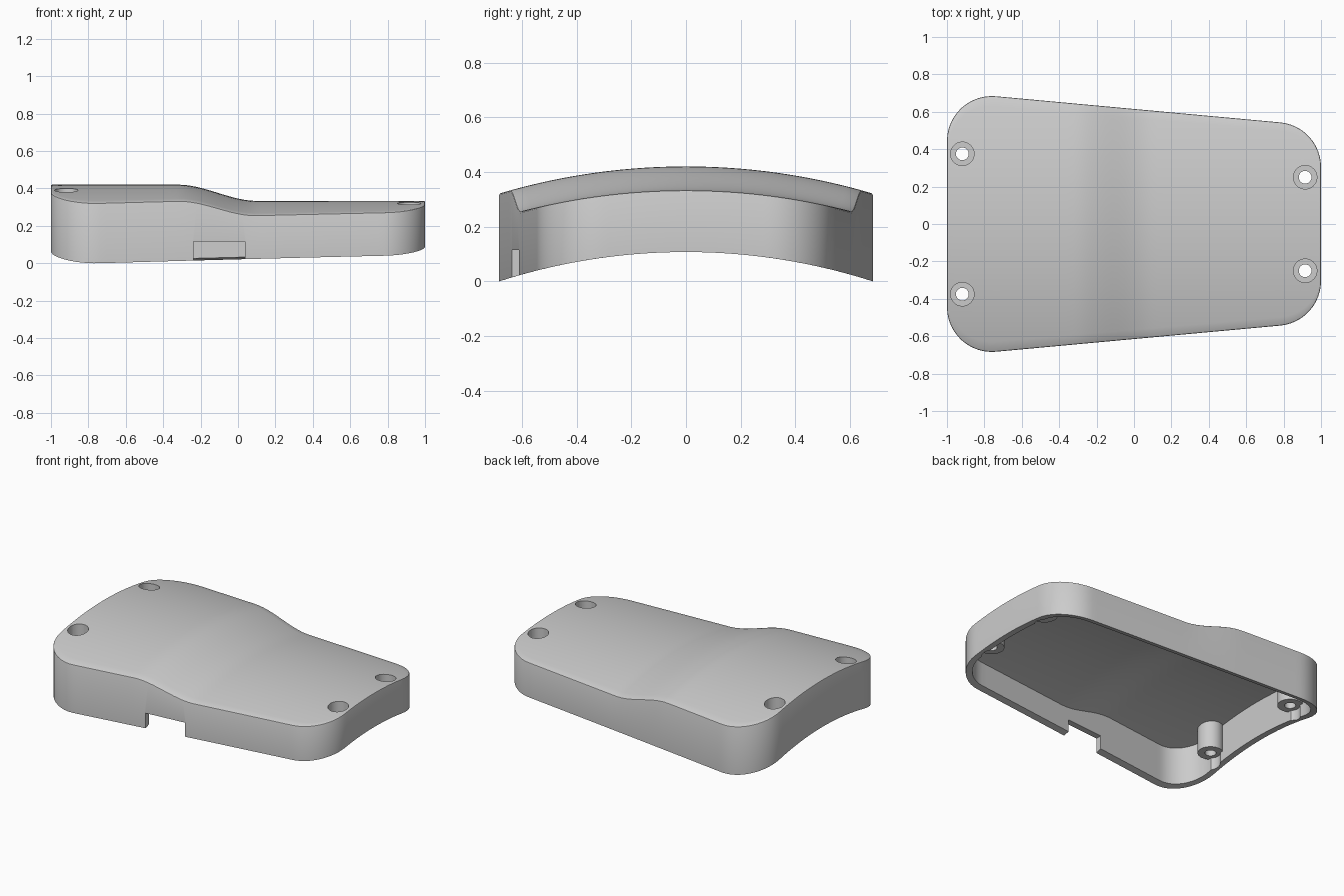
import bpy, bmesh, math

cube = bpy.data.objects.get("Cube")
if cube:
    bpy.data.objects.remove(cube, do_unlink=True)

CORNER, SLOPE, HALF = 0.24, 0.092, 0.615    # corner radius, side taper, half depth at x = 0
WALL, ROOF, ROUND = 0.04, 0.07, 0.006
TOP_ARCH, BOTTOM_ARCH = 2.4, 2.23           # radii of the front-to-back arches
PHI = math.atan(SLOPE)
ACROSS = 28

grey = bpy.data.materials.new("light grey plastic")
grey.use_nodes = True
grey.diffuse_color = (0.6, 0.6, 0.6, 1)
grey.node_tree.nodes["Principled BSDF"].inputs["Base Color"].default_value = grey.diffuse_color


def drop(y, arch):
    return arch - math.sqrt(arch * arch - y * y)


def top_z(x, y):
    s = min(max((x + 0.32) / 0.42, 0), 1)
    return 0.42 - 0.087 * s * s * (3 - 2 * s) - drop(y, TOP_ARCH)


def bottom_z(x, y):
    return 0.107 - drop(y, BOTTOM_ARCH)


def columns(inset):
    """Half widths of the rounded, tapered outline, from left to right."""
    def arc(cx, a0, a1, steps=12):
        cy = HALF - SLOPE * cx - CORNER / math.cos(PHI)
        r = CORNER - inset
        angles = [a0 + (a1 - a0) * i / steps for i in range(steps + 1)]
        return [(cx + r * math.cos(a), cy + r * math.sin(a)) for a in angles]
    side = math.pi / 2 - PHI
    left = arc(CORNER - 1, math.pi, side)
    right = arc(1 - CORNER, side, 0)
    (x0, h0), (x1, h1) = left[-1], right[0]
    n = 44
    middle = [(x0 + (x1 - x0) * i / n, h0 + (h1 - h0) * i / n) for i in range(1, n)]
    return left + middle + right


def make_object(name, bm):
    mesh = bpy.data.meshes.new(name)
    bm.to_mesh(mesh)
    bm.free()
    mesh.materials.append(grey)
    obj = bpy.data.objects.new(name, mesh)
    bpy.context.collection.objects.link(obj)
    return obj


def layered_solid(name, layers):
    """Closed solid through layers of (inset, height rule), capped by grids."""
    bm = bmesh.new()
    loops = []
    for k, (inset, height) in enumerate(layers):
        cols = columns(inset)
        last = len(cols) - 1
        capped = k in (0, len(layers) - 1)
        grid = {}
        for i, (x, h) in enumerate(cols):
            for j in range(ACROSS + 1):
                if capped or i in (0, last) or j in (0, ACROSS):
                    y = h * (2 * j / ACROSS - 1)
                    grid[i, j] = bm.verts.new((x, y, height(x, y)))
        if capped:
            for i in range(last):
                for j in range(ACROSS):
                    quad = [grid[i, j], grid[i + 1, j], grid[i + 1, j + 1], grid[i, j + 1]]
                    bm.faces.new(quad if k else quad[::-1])
        rim = [(i, 0) for i in range(last)] + [(last, j) for j in range(ACROSS)]
        rim += [(i, ACROSS) for i in range(last, 0, -1)] + [(0, j) for j in range(ACROSS, 0, -1)]
        loops.append([grid[key] for key in rim])
    for low, high in zip(loops, loops[1:]):
        for a in range(len(low)):
            b = (a + 1) % len(low)
            bm.faces.new([low[a], low[b], high[b], high[a]])
    return make_object(name, bm)


def cylinder(name, x, y, radius, z0, z1):
    bm = bmesh.new()
    bmesh.ops.create_cone(bm, cap_ends=True, segments=40, radius1=radius, radius2=radius, depth=z1 - z0)
    bmesh.ops.translate(bm, verts=bm.verts, vec=(x, y, (z0 + z1) / 2))
    return make_object(name, bm)


def combine(target, tool, operation):
    mod = target.modifiers.new(operation, "BOOLEAN")
    mod.operation, mod.solver, mod.object = operation, "EXACT", tool
    bpy.ops.object.select_all(action="DESELECT")
    target.select_set(True)
    bpy.context.view_layer.objects.active = target
    bpy.ops.object.modifier_apply(modifier=mod.name)
    bpy.data.objects.remove(tool, do_unlink=True)


# Hollow shell: ceiling, inner wall, rim, outer wall, rounded edge, top
shell = layered_solid("case_cover", [
    (WALL, lambda x, y: top_z(x, y) - ROOF),
    (WALL, bottom_z),
    (0, bottom_z),
    (0, lambda x, y: top_z(x, y) - ROUND),
    (ROUND * 0.3, lambda x, y: top_z(x, y) - ROUND * 0.3),
    (ROUND, top_z)])

# Connector notch in the front wall
bm = bmesh.new()
bmesh.ops.create_cube(bm, size=1)
bmesh.ops.scale(bm, verts=bm.verts, vec=(0.275, 0.3, 0.215))
bmesh.ops.translate(bm, verts=bm.verts, vec=(-0.1, -0.65, 0.0075))
combine(shell, make_object("notch_cutter", bm), "DIFFERENCE")

# Screw bosses with counterbored holes, and wall reliefs under them
for px, py in ((-0.918, 0.375), (0.915, 0.25)):
    for y in (py, -py):
        combine(shell, cylinder("relief_cutter", px, y, 0.06, -0.1, 0.17), "DIFFERENCE")
        combine(shell, cylinder("boss", px, y, 0.078, 0.15, top_z(px, y) - 0.018), "UNION")
        combine(shell, cylinder("counterbore_cutter", px, y, 0.063, 0.21, 0.6), "DIFFERENCE")
        combine(shell, cylinder("screw_cutter", px, y, 0.034, -0.1, 0.5), "DIFFERENCE")

bpy.ops.object.select_all(action="DESELECT")
shell.select_set(True)
bpy.context.view_layer.objects.active = shell
bpy.ops.object.shade_smooth_by_angle(angle=math.radians(30))
